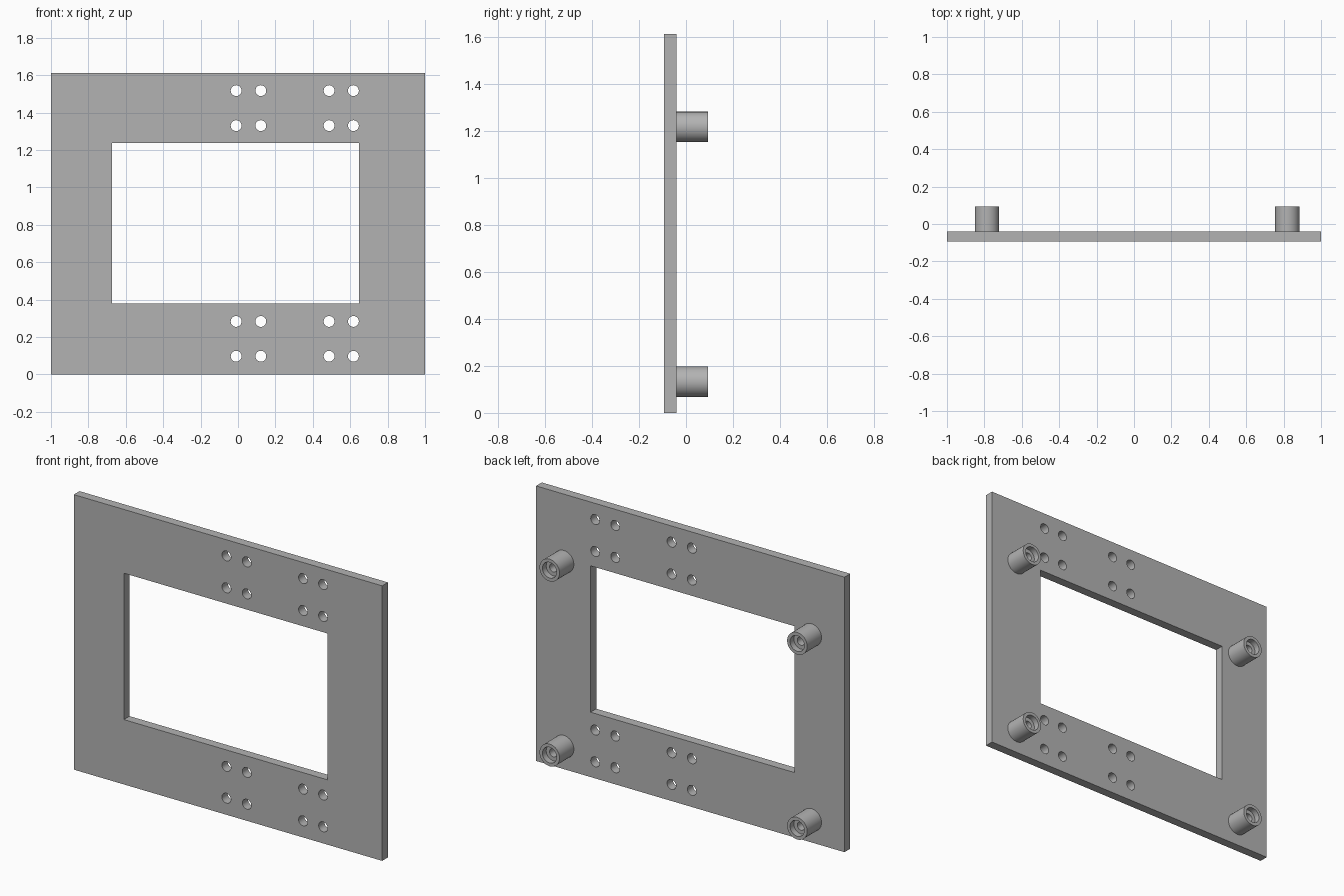
import bpy, bmesh, math
from mathutils import Vector, Matrix

cube = bpy.data.objects.get("Cube")
if cube:
    bpy.data.objects.remove(cube, do_unlink=True)

grey = bpy.data.materials.new("plain_grey")
grey.use_nodes = True
colour = (0.45, 0.45, 0.45, 1)
grey.diffuse_color = colour
grey.node_tree.nodes["Principled BSDF"].inputs["Base Color"].default_value = colour

FRONT, BACK, TIP = -0.093, -0.04, 0.093
WIDTH, HEIGHT = 2.0, 1.612
SIDES = 32


def finish(bm, name):
    bmesh.ops.recalc_face_normals(bm, faces=bm.faces)
    mesh = bpy.data.meshes.new(name)
    bm.to_mesh(mesh)
    bm.free()
    mesh.materials.append(grey)
    obj = bpy.data.objects.new(name, mesh)
    bpy.context.collection.objects.link(obj)
    bpy.ops.object.select_all(action="DESELECT")
    obj.select_set(True)
    bpy.context.view_layer.objects.active = obj
    bpy.ops.object.shade_smooth_by_angle(angle=math.radians(30))
    return obj


def rectangle(x0, x1, z0, z1):
    return [(x0, z0), (x1, z0), (x1, z1), (x0, z1)]


def circle(x, z, r):
    turns = [math.tau * i / SIDES for i in range(SIDES)]
    return [(x + r * math.cos(a), z + r * math.sin(a)) for a in turns]


# Mounting plate: outline, window and screw holes filled and extruded
loops = [rectangle(-WIDTH / 2, WIDTH / 2, 0, HEIGHT),
         rectangle(-0.675, 0.647, 0.38, 1.238)]
for x in (-0.01, 0.122, 0.487, 0.617):
    for z in (0.097, 0.283, 1.33, 1.517):
        loops.append(circle(x, z, 0.029))

bm = bmesh.new()
for loop in loops:
    verts = [bm.verts.new((x, FRONT, z)) for x, z in loop]
    for i, v in enumerate(verts):
        bm.edges.new((verts[i - 1], v))
bmesh.ops.triangle_fill(bm, edges=bm.edges[:], use_beauty=True, use_dissolve=False)
result = bmesh.ops.extrude_face_region(bm, geom=bm.faces[:], use_keep_orig=True)
moved = [g for g in result["geom"] if isinstance(g, bmesh.types.BMVert)]
bmesh.ops.translate(bm, verts=moved, vec=(0, BACK - FRONT, 0))
finish(bm, "mounting_plate")


# Standoffs: lathed posts with a stepped blind bore
def standoff(name, x, z):
    profile = [(0.065, BACK), (0.065, TIP), (0.046, TIP), (0.046, TIP - 0.035),
               (0.024, TIP - 0.035), (0.024, BACK), (0, BACK)]
    bm = bmesh.new()
    verts = [bm.verts.new((r, y, 0)) for r, y in profile]
    edges = [bm.edges.new(pair) for pair in zip(verts, verts[1:])]
    bmesh.ops.spin(bm, geom=verts + edges, cent=(0, 0, 0), axis=(0, 1, 0),
                   angle=math.tau, steps=SIDES, use_merge=True)
    bmesh.ops.remove_doubles(bm, verts=bm.verts[:], dist=0.0001)
    # Close the base ring against the plate
    bmesh.ops.holes_fill(bm, edges=[e for e in bm.edges if e.is_boundary], sides=0)
    obj = finish(bm, name)
    obj.location = Vector((x, 0, z))


for side, x in (("right", -0.786), ("left", 0.82)):
    for level, z in (("lower", 0.133), ("upper", 1.217)):
        standoff(f"{level}_{side}_standoff", x, z)
